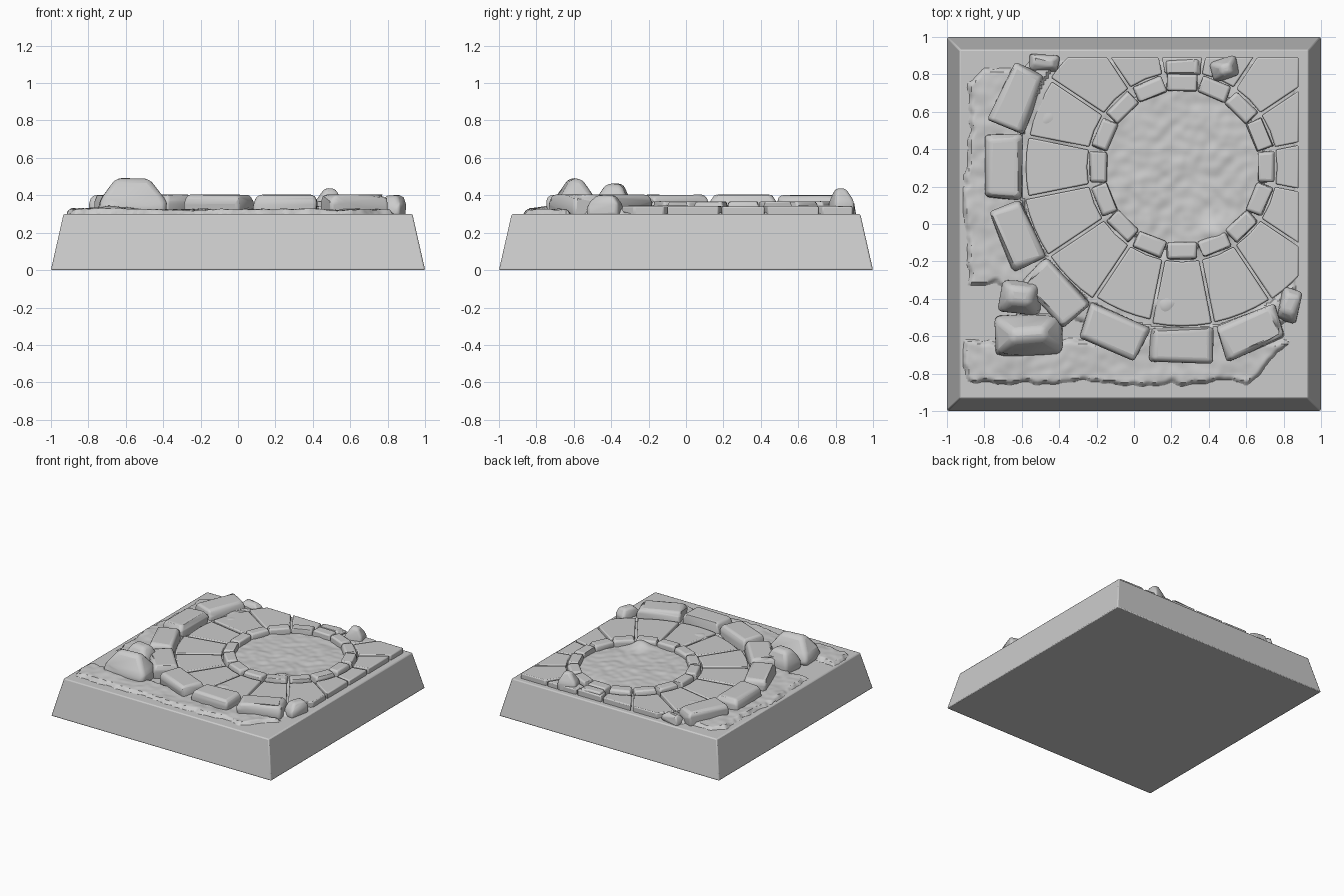
import bpy
import bmesh
import random
from math import cos, sin, pi, radians, hypot, atan2, exp
from mathutils import Vector, Matrix, noise

random.seed(7)
if "Cube" in bpy.data.objects:
    bpy.data.objects.remove(bpy.data.objects["Cube"], do_unlink=True)

stone_grey = bpy.data.materials.new("stone_grey")
stone_grey.use_nodes = True
colour = (0.6, 0.6, 0.6, 1)
stone_grey.diffuse_color = colour
stone_grey.node_tree.nodes["Principled BSDF"].inputs["Base Color"].default_value = colour

CX, CY = 0.257, 0.305      # centre of the paved circle
EDGE_X, EDGE_Y = 0.88, 0.89  # paving is cut off along these lines
STEP = 2 * pi / 16


def finish(bm, name, bevel=0.0, segments=3, angle=35):
    """Turn a bmesh into a shaded object, with optional rounded edges."""
    bmesh.ops.recalc_face_normals(bm, faces=bm.faces)
    mesh = bpy.data.meshes.new(name)
    bm.to_mesh(mesh)
    bm.free()
    mesh.materials.append(stone_grey)
    obj = bpy.data.objects.new(name, mesh)
    bpy.context.collection.objects.link(obj)
    bpy.ops.object.select_all(action="DESELECT")
    obj.select_set(True)
    bpy.context.view_layer.objects.active = obj
    bpy.ops.object.shade_smooth_by_angle(angle=radians(angle))
    if bevel:
        mod = obj.modifiers.new("rounded_edges", "BEVEL")
        mod.width = bevel
        mod.segments = segments
        mod.limit_method = "ANGLE"
        mod.angle_limit = radians(15)
    return obj


def stone(name, x, y, length, width, top, turn=0.0, shoulder=0.7,
          taper=(0.85, 0.8), jitter=0.01, bevel=0.025):
    """Hewn block: full size up to the shoulder, then narrowing to its top."""
    bottom = 0.29
    levels = [(bottom, 1, 1), (bottom + (top - bottom) * shoulder, 1, 1),
              (top, taper[0], taper[1])]
    bm = bmesh.new()
    for z, sx, sy in levels:
        for px, py in ((-1, -1), (1, -1), (1, 1), (-1, 1)):
            bm.verts.new((px * sx * length / 2 + random.uniform(-jitter, jitter),
                          py * sy * width / 2 + random.uniform(-jitter, jitter),
                          z - random.uniform(0, jitter) * 0.5))
    bmesh.ops.convex_hull(bm, input=bm.verts)
    bmesh.ops.dissolve_limit(bm, angle_limit=radians(8), verts=bm.verts, edges=bm.edges)
    bm.transform(Matrix.Translation((x, y, 0)) @ Matrix.Rotation(turn, 4, "Z"))
    return finish(bm, name, bevel)


# Sloped square plinth
bm = bmesh.new()
bmesh.ops.create_cube(bm, size=2)
for v in bm.verts:
    side = 0.932 if v.co.z > 0 else 1.0
    v.co = (v.co.x * side, v.co.y * side, 0.3 if v.co.z > 0 else 0)
finish(bm, "plinth", 0.008, 2)

# Uneven earth lying on the plinth, with ragged borders
MOUNDS = [(-0.45, 0.56, 0.12, 0.035), (-0.52, 0.72, 0.1, 0.03), (0.17, -0.43, 0.08, 0.04),
          (0.43, -0.05, 0.07, 0.04), (-0.7, -0.72, 0.15, 0.015)]


def earth_height(x, y):
    r = hypot(x - CX, y - CY)
    left = min(x + 0.89, -0.5 - x, y + 0.33, 0.83 - y, 0.95 * x - y + 1.6)
    front = min(y + 0.86, -0.62 - y, x + 0.9, 0.85 - x, 1.47 - x + y)
    inside = max(1.0 - r, left, front)
    inside += 0.035 * noise.noise((x * 5, y * 5, 2)) + 0.02 * noise.noise((x * 17, y * 17, 5))
    inside = min(inside, EDGE_X - 0.01 - x, EDGE_Y - 0.01 - y)
    t = max(0.0, min(1.0, inside / 0.025))
    bump = 0.008 * noise.noise((x * 7, y * 7, 0)) + 0.006 * noise.noise((x * 18, y * 18, 9))
    depth = 0.012 if 0.44 < r < 0.87 else 0.027
    for mx, my, size, high in MOUNDS:
        depth += high * exp(-((x - mx) ** 2 + (y - my) ** 2) / size ** 2)
    return 0.297 + t * t * (3 - 2 * t) * (depth + bump)


bm = bmesh.new()
bmesh.ops.create_grid(bm, x_segments=160, y_segments=160, size=0.915)
for v in bm.verts:
    v.co.z = earth_height(v.co.x, v.co.y)
finish(bm, "earth", angle=40)

# Wedge paving slabs around the circle, trimmed at the right and back
for i in range(16):
    mid = i * STEP
    outer = 0.845 + random.uniform(-0.015, 0.015)
    if i == 2:
        outer = 0.87
    corners = []
    for radius, signs in ((0.508, (-1, 0, 1)), (outer, (1, 0.5, 0, -0.5, -1))):
        half = STEP / 2 - 0.008 / radius
        for s in signs:
            a = mid + s * half
            corners.append((CX + radius * cos(a), CY + radius * sin(a), 0.29))
    bm = bmesh.new()
    bm.faces.new([bm.verts.new(c) for c in corners])
    for point, normal in (((EDGE_X, 0, 0), (1, 0, 0)), ((0, EDGE_Y, 0), (0, 1, 0))):
        bmesh.ops.bisect_plane(bm, geom=bm.verts[:] + bm.edges[:] + bm.faces[:],
                               plane_co=point, plane_no=normal, clear_outer=True)
    raised = bmesh.ops.extrude_face_region(bm, geom=bm.faces[:])["geom"]
    top = 0.343 + random.uniform(-0.004, 0.004)
    tilt = random.uniform(-0.015, 0.015)
    for v in raised:
        if isinstance(v, bmesh.types.BMVert):
            v.co.z = top + tilt * (hypot(v.co.x - CX, v.co.y - CY) - 0.68)
    finish(bm, f"paving_slab_{i + 1}", 0.008, 2)

# Inner ring of small blocks
for i in range(16):
    a = i * STEP
    stone(f"ring_block_{i + 1}", CX + 0.448 * cos(a), CY + 0.448 * sin(a), 0.09, 0.162,
          0.368, a, jitter=0.004, bevel=0.014, taper=(0.88, 0.93))

# Outer kerb of large blocks along the left and front
for i in range(7, 14):
    a = i * STEP
    stone(f"kerb_block_{i - 6}", CX + 0.955 * cos(a), CY + 0.955 * sin(a), 0.19, 0.335,
          0.405, a, jitter=0.012, bevel=0.028, taper=(0.86, 0.92))

# Loose rocks and broken pieces
stone("large_rock", -0.56, -0.59, 0.35, 0.21, 0.495, 0.05, 0.4, (0.5, 0.35), 0.012, 0.03)
stone("medium_rock", -0.61, -0.39, 0.22, 0.18, 0.465, -0.1, 0.5, (0.55, 0.5), 0.012, 0.03)
stone("back_rock", 0.49, 0.83, 0.14, 0.11, 0.44, 0.3, 0.5, (0.4, 0.45), 0.012, 0.02)
stone("back_chip", -0.48, 0.86, 0.15, 0.075, 0.37, -0.1, 0.6, (0.7, 0.6), 0.012, 0.012)
stone("right_chip", 0.83, -0.43, 0.1, 0.17, 0.402, -0.25, 0.6, (0.65, 0.6), 0.012, 0.018)
stone("back_slab_chip", 0.26, 0.84, 0.18, 0.08, 0.365, 0, 0.7, (0.85, 0.8), 0.008, 0.012)
